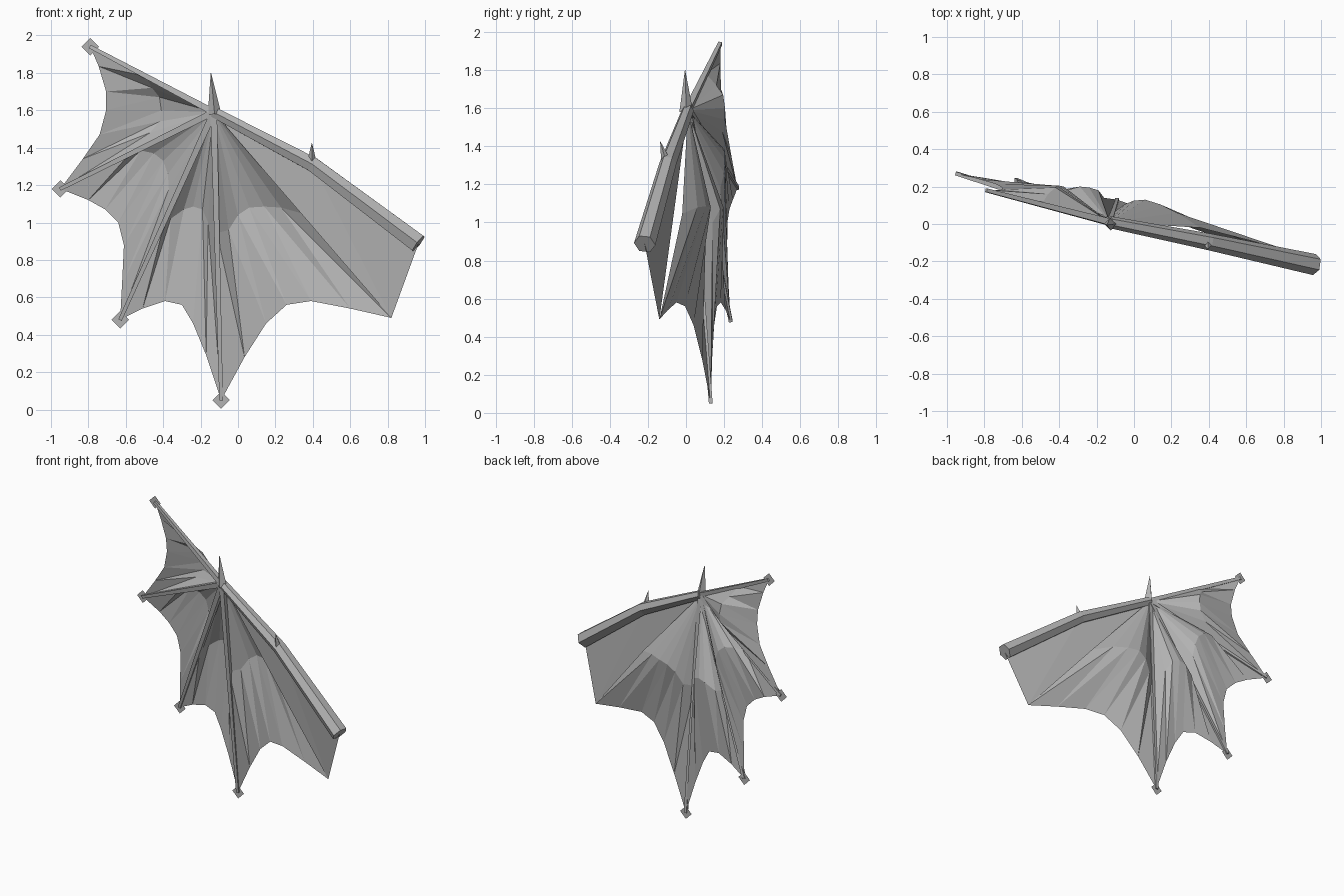
import bpy, bmesh, math
from mathutils import Vector

if "Cube" in bpy.data.objects:
    bpy.data.objects.remove(bpy.data.objects["Cube"])

grey = bpy.data.materials.new("wing grey")
grey.diffuse_color = (0.45, 0.45, 0.45, 1)
grey.use_nodes = True
grey.node_tree.nodes["Principled BSDF"].inputs["Base Color"].default_value = grey.diffuse_color


def make(name, verts, faces):
    mesh = bpy.data.meshes.new(name)
    mesh.from_pydata([tuple(v) for v in verts], [], faces)
    mesh.materials.append(grey)
    ob = bpy.data.objects.new(name, mesh)
    bpy.context.collection.objects.link(ob)
    return ob


def tube(name, path, radii, sides, turn=0.0):
    """Sweep a regular polygon along a path; turn rotates its corners."""
    path = [Vector(p) for p in path]
    verts, faces = [], []
    for i, p in enumerate(path):
        d = (path[min(i + 1, len(path) - 1)] - path[max(i - 1, 0)]).normalized()
        v = Vector((0, 1, 0))
        v = (v - d * v.dot(d)).normalized()
        u = d.cross(v)
        for k in range(sides):
            a = 2 * math.pi * k / sides + turn
            verts.append(p + (v * math.cos(a) + u * math.sin(a)) * radii[i])
    for i in range(len(path) - 1):
        for k in range(sides):
            n = (k + 1) % sides
            a, b = i * sides, (i + 1) * sides
            faces.append((a + k, a + n, b + n, b + k))
    faces.append(tuple(reversed(range(sides))))
    faces.append(tuple(range(len(verts) - sides, len(verts))))
    ob = make(name, verts, faces)
    bm = bmesh.new()
    bm.from_mesh(ob.data)
    bmesh.ops.recalc_face_normals(bm, faces=bm.faces)
    bm.to_mesh(ob.data)
    bm.free()
    return ob


# Skeleton joints
wrist = Vector((-0.13, 0.01, 1.59))
elbow = Vector((0.40, -0.095, 1.31))
shoulder = Vector((0.965, -0.217, 0.887))
corner = Vector((0.82, -0.14, 0.49))
tips = [Vector(t) for t in ((-0.79, 0.18, 1.94), (-0.95, 0.27, 1.18),
                            (-0.63, 0.235, 0.48), (-0.09, 0.13, 0.05))]

# Arm bone and thorns
tube("arm", [wrist, elbow, shoulder], [0.032, 0.045, 0.057], 6)
tube("wrist_thorn", [(-0.125, 0, 1.58), (-0.13, 0, 1.63), (-0.145, -0.005, 1.80)],
     [0.035, 0.028, 0.001], 4)
tube("elbow_thorn", [(0.395, -0.105, 1.32), (0.395, -0.135, 1.425)], [0.026, 0.001], 4)

# Finger bones with a flat diamond plate at each tip
for n, t in enumerate(tips, 1):
    tube(f"finger_{n}", [wrist, t], [0.025, 0.014], 4, math.pi / 4)
    ring = [(0.046, 0, 0), (0, 0, 0.046), (-0.046, 0, 0), (0, 0, -0.046)]
    make(f"finger_claw_{n}", [t + Vector(r) for r in ring], [(0, 1, 2, 3)])


def membrane(name, a, b, edge, arc, a_mid, b_mid, sag):
    """Bulged skin between two spokes: a fan to the arc, then folds to the scalloped edge."""
    n = len(edge) + 1
    outer = [a]
    for i, (x, z) in enumerate(edge, 1):
        f = i / n
        outer.append(Vector((x, a.y + (b.y - a.y) * f - sag * math.sin(math.pi * f), z)))
    outer.append(b)
    inner = [a_mid] + [Vector(p) for p in arc] + [b_mid]
    verts = [wrist] + inner + outer
    I, O = 1, 2 + n
    faces = []
    for i in range(n):
        faces += [(0, I + i, I + i + 1), (I + i, O + i, O + i + 1),
                  (I + i, O + i + 1, I + i + 1)]
    make(name, verts, faces)


def along(t, f):
    return wrist.lerp(t, f)


# Wing skin between the fingers
membrane("skin_outer", tips[0], tips[1],
         [(-0.745, 1.835), (-0.705, 1.70), (-0.705, 1.60), (-0.74, 1.47), (-0.83, 1.34)],
         [(-0.46, 0.16, 1.72), (-0.42, 0.195, 1.67), (-0.41, 0.205, 1.60),
          (-0.42, 0.205, 1.54), (-0.47, 0.19, 1.48)],
         along(tips[0], 0.55), along(tips[1], 0.55), 0.03)
membrane("skin_middle", tips[1], tips[2],
         [(-0.80, 1.12), (-0.71, 1.07), (-0.64, 1.0), (-0.61, 0.88), (-0.62, 0.67)],
         [(-0.52, 0.20, 1.385), (-0.45, 0.205, 1.37), (-0.40, 0.205, 1.33),
          (-0.375, 0.20, 1.26), (-0.37, 0.18, 1.18)],
         along(tips[1], 0.55), along(tips[2], 0.52), 0.035)
membrane("skin_inner", tips[2], tips[3],
         [(-0.51, 0.54), (-0.39, 0.58), (-0.30, 0.56), (-0.24, 0.46), (-0.17, 0.29)],
         [(-0.36, 0.18, 1.02), (-0.29, 0.20, 1.07), (-0.24, 0.195, 1.085),
          (-0.19, 0.18, 1.07), (-0.16, 0.14, 1.0)],
         along(tips[2], 0.52), along(tips[3], 0.42), 0.02)
membrane("skin_body", tips[3], corner,
         [(0.035, 0.28), (0.15, 0.46), (0.26, 0.56), (0.39, 0.58), (0.60, 0.54)],
         [(-0.05, 0.105, 0.96), (0.0, 0.125, 1.04), (0.06, 0.13, 1.08),
          (0.14, 0.105, 1.085), (0.23, 0.06, 1.08)],
         along(tips[3], 0.42), Vector((0.355, -0.02, 1.045)), 0.0)

# Flat skin under the arm
make("skin_arm", [wrist, elbow, shoulder, corner], [(0, 3, 1), (1, 3, 2)])
